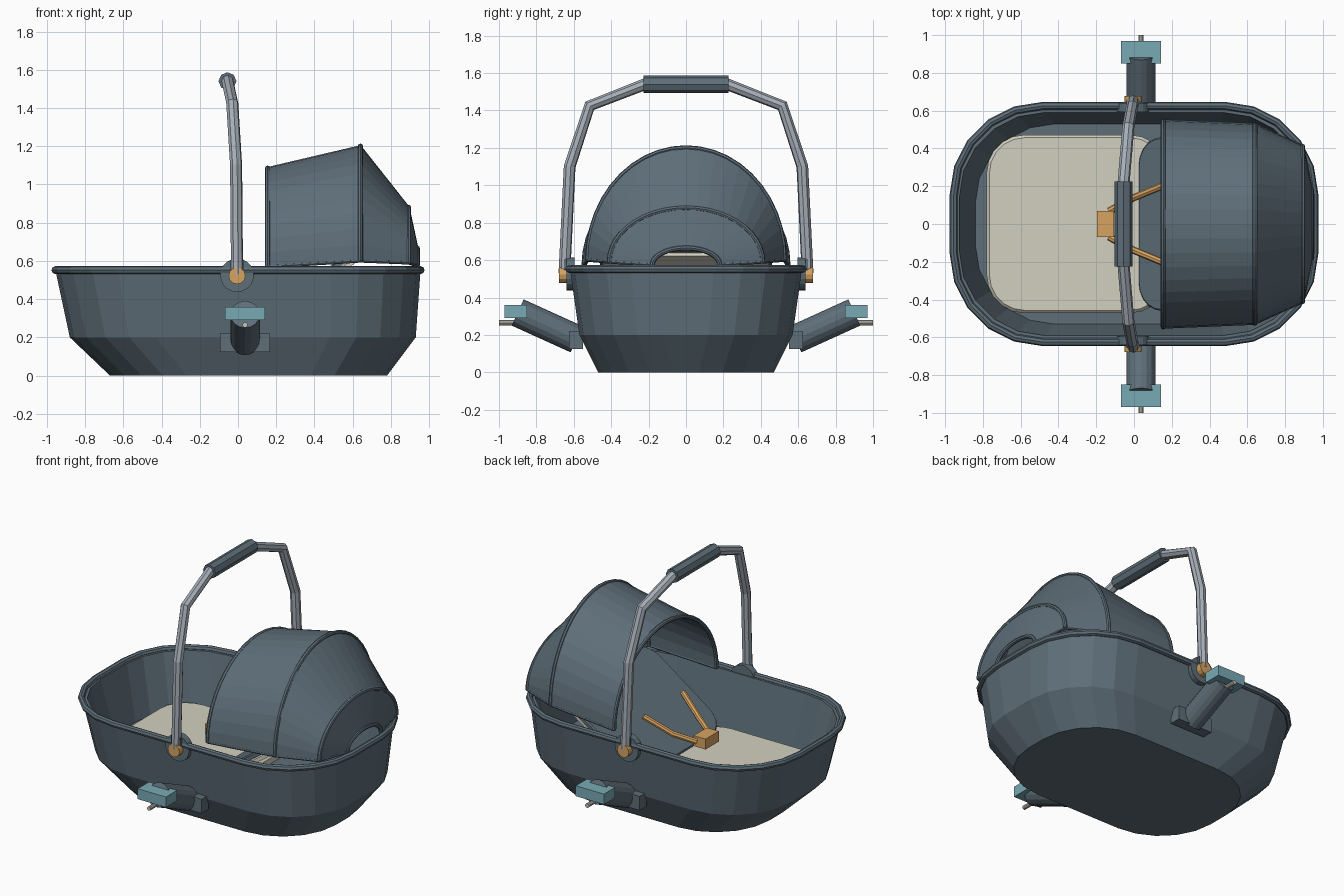
import bpy, bmesh, math
from mathutils import Vector, Matrix

cube = bpy.data.objects.get("Cube")
if cube:
    bpy.data.objects.remove(cube)


def material(name, rgb):
    m = bpy.data.materials.new(name)
    m.use_nodes = True
    m.diffuse_color = (*rgb, 1)
    m.node_tree.nodes["Principled BSDF"].inputs["Base Color"].default_value = (*rgb, 1)
    return m


SLATE = material("slate fabric", (0.112, 0.156, 0.19))
STEEL = material("light metal", (0.38, 0.425, 0.48))
CREAM = material("cream padding", (0.65, 0.63, 0.53))
TEAL = material("teal latch", (0.19, 0.40, 0.46))
ORANGE = material("orange trim", (0.68, 0.37, 0.12))
PIN = material("pin metal", (0.58, 0.55, 0.49))


def finish(name, bm, mat, matrix=None):
    bmesh.ops.recalc_face_normals(bm, faces=bm.faces)
    me = bpy.data.meshes.new(name)
    bm.to_mesh(me)
    bm.free()
    me.materials.append(mat)
    ob = bpy.data.objects.new(name, me)
    if matrix:
        ob.matrix_world = matrix
    bpy.context.collection.objects.link(ob)
    return ob


def loft(name, sections, mat, closed=True, caps=False, matrix=None):
    bm = bmesh.new()
    rows = [[bm.verts.new(p) for p in s] for s in sections]
    n = len(rows[0])
    for a, b in zip(rows, rows[1:]):
        for i in range(n if closed else n - 1):
            j = (i + 1) % n
            bm.faces.new((a[i], a[j], b[j], b[i]))
    if caps:
        bm.faces.new(rows[0])
        bm.faces.new(rows[-1])
    return finish(name, bm, mat, matrix)


def rounded_rect(cx, hx, hy, r, z, steps=5):
    pts = []
    for q, (sx, sy) in enumerate([(1, 1), (-1, 1), (-1, -1), (1, -1)]):
        for k in range(steps + 1):
            a = math.pi / 2 * (q + k / steps)
            pts.append((cx + sx * (hx - r) + r * math.cos(a),
                        sy * (hy - r) + r * math.sin(a), z))
    return pts


def tube(name, pts, radius, mat, cyclic=False):
    cu = bpy.data.curves.new(name, "CURVE")
    cu.dimensions = "3D"
    cu.bevel_depth = radius
    cu.bevel_resolution = 2
    cu.use_fill_caps = True
    sp = cu.splines.new("POLY")
    sp.points.add(len(pts) - 1)
    for p, co in zip(sp.points, pts):
        p.co = (*co, 1)
    sp.use_cyclic_u = cyclic
    sp.use_smooth = False
    cu.materials.append(mat)
    ob = bpy.data.objects.new(name, cu)
    bpy.context.collection.objects.link(ob)


def box(name, center, size, mat):
    bm = bmesh.new()
    bmesh.ops.create_cube(bm, size=1, matrix=Matrix.Translation(center) @ Matrix.Diagonal((*size, 1)))
    return finish(name, bm, mat)


def rod(name, a, b, radius, mat, sides=16):
    a, b = Vector(a), Vector(b)
    bm = bmesh.new()
    rot = (b - a).to_track_quat("Z", "Y").to_matrix().to_4x4()
    bmesh.ops.create_cone(bm, cap_ends=True, segments=sides, radius1=radius, radius2=radius,
                          depth=(b - a).length, matrix=Matrix.Translation((a + b) / 2) @ rot)
    return finish(name, bm, mat)


def slab(name, center, angle, hx, hy, r, thick, mat):
    # Cushion with a chamfered upper edge
    m = Matrix.Translation(center) @ Matrix.Rotation(-angle, 4, "Y")
    edge = thick / 4
    secs = [rounded_rect(0, hx, hy, r, -thick / 2),
            rounded_rect(0, hx, hy, r, thick / 2 - edge),
            rounded_rect(0, hx - edge, hy - edge, r - edge, thick / 2)]
    loft(name, secs, mat, caps=True, matrix=m)


# Tub: outer wall up, over the rim and down the inner wall to a raised floor
loft("tub", [
    rounded_rect(0.055, 0.725, 0.47, 0.40, 0),
    rounded_rect(0.025, 0.905, 0.57, 0.45, 0.20),
    rounded_rect(0, 0.955, 0.62, 0.47, 0.55),
    rounded_rect(0, 0.925, 0.59, 0.45, 0.55),
    rounded_rect(0.02, 0.86, 0.53, 0.42, 0.19),
], SLATE, caps=True)
tube("tub_rim", rounded_rect(0, 0.955, 0.625, 0.47, 0.552), 0.021, SLATE, True)

# Bedding: sleeping pad, raised back support and its cover
slab("sleeping_pad", (-0.30, 0, 0.212), 0, 0.48, 0.472, 0.2, 0.06, CREAM)
slab("back_pad", (0.352, 0, 0.424), 0.61, 0.365, 0.445, 0.07, 0.03, CREAM)
slab("back_cover", (0.333, 0, 0.450), 0.61, 0.37, 0.46, 0.15, 0.03, SLATE)

# Harness straps and buckle
box("buckle", (-0.15, 0, 0.385), (0.09, 0.14, 0.07), ORANGE)
for s in (-1, 1):
    tube("harness_strap", [(-0.13, s * 0.07, 0.385), (0.0, s * 0.14, 0.43), (0.17, s * 0.21, 0.53)],
         0.019, ORANGE)


# Hood: arches lofted along the tub, each with a piped hoop
def arch(x, base, half, top, steps=22):
    return [(x, half * math.cos(math.pi * k / steps),
             base + (top - base) * math.sin(math.pi * k / steps)) for k in range(steps + 1)]


arches = [arch(0.155, 0.57, 0.545, 1.085), arch(0.64, 0.60, 0.525, 1.20),
          arch(0.892, 0.59, 0.41, 0.88), arch(0.938, 0.575, 0.18, 0.665)]
hood = loft("hood", arches, SLATE, closed=False)
shell = hood.modifiers.new("thickness", "SOLIDIFY")
shell.thickness = 0.012
shell.offset = 0
for a in arches:
    tube("hood_hoop", a, 0.014, SLATE)
for i in (0, -1):
    tube("hood_hem", [a[i] for a in arches], 0.009, SLATE)

# Carry handle
side = [(-0.005, 0.650, 0.53), (-0.01, 0.622, 1.10), (-0.03, 0.515, 1.425), (-0.055, 0.22, 1.54)]
path = side + [(x, -y, z) for x, y, z in reversed(side)]
tube("handle_bar", path, 0.032, STEEL)
rod("handle_grip", (-0.055, -0.226, 1.54), (-0.055, 0.226, 1.54), 0.047, SLATE, 8)

for s in (-1, 1):
    # Handle pivots
    rod("pivot_hub", (-0.005, s * 0.595, 0.525), (-0.005, s * 0.64, 0.525), 0.088, SLATE, 20)
    box("pivot_socket", (-0.005, s * 0.628, 0.575), (0.07, 0.05, 0.06), SLATE)
    rod("pivot_cap", (-0.005, s * 0.63, 0.522), (-0.005, s * 0.678, 0.522), 0.044, ORANGE, 12)

    # Side mounting arms with latch and pin
    box("mount_plate", (0.037, s * 0.588, 0.172), (0.26, 0.075, 0.095), SLATE)
    rod("mount_arm", (0.037, s * 0.585, 0.177), (0.037, s * 0.90, 0.32), 0.077, SLATE, 16)
    box("latch", (0.037, s * 0.91, 0.325), (0.21, 0.12, 0.07), TEAL)
    rod("latch_pin", (0.037, s * 0.86, 0.265), (0.037, s * 1.0, 0.265), 0.014, PIN, 10)
